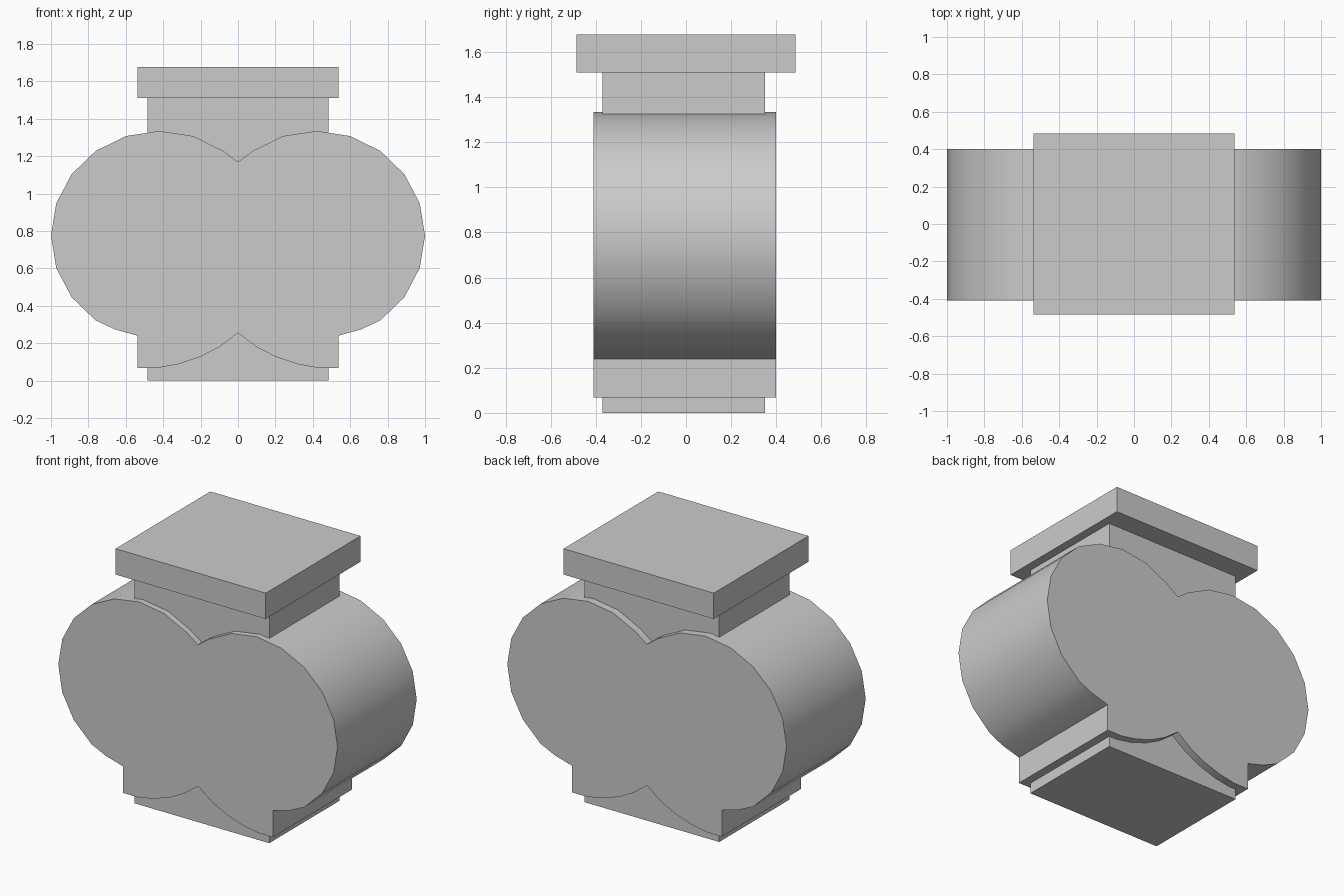
import bpy, bmesh
from math import sin, cos, radians

if "Cube" in bpy.data.objects:
    bpy.data.objects.remove(bpy.data.objects["Cube"], do_unlink=True)

grey = bpy.data.materials.new("plain grey")
grey.use_nodes = True
GREY = (0.6, 0.6, 0.6, 1)
grey.diffuse_color = GREY
grey.node_tree.nodes["Principled BSDF"].inputs["Base Color"].default_value = GREY


def prism(name, outline, y0, y1):
    """Extrude an x-z outline from y0 to y1."""
    bm = bmesh.new()
    face = bm.faces.new([bm.verts.new((x, y0, z)) for x, z in outline])
    result = bmesh.ops.extrude_face_region(bm, geom=[face])
    moved = [v for v in result["geom"] if isinstance(v, bmesh.types.BMVert)]
    bmesh.ops.translate(bm, verts=moved, vec=(0, y1 - y0, 0))
    bmesh.ops.recalc_face_normals(bm, faces=bm.faces)
    mesh = bpy.data.meshes.new(name)
    bm.to_mesh(mesh)
    bm.free()
    mesh.materials.append(grey)
    obj = bpy.data.objects.new(name, mesh)
    bpy.context.collection.objects.link(obj)
    return obj


def box(name, half_width, y0, y1, z0, z1):
    w = half_width
    return prism(name, [(-w, z0), (w, z0), (w, z1), (-w, z1)], y0, y1)


# Twin-lobed body: one half outline, mirrored
lobe = [(0.42 + 0.58 * cos(radians(a)), 0.775 + 0.56 * sin(radians(a)))
        for a in range(126, -55, -18)]
foot = [(0.66, 0.275), (0.537, 0.24), (0.537, 0.068), (0.43, 0.068),
        (0.32, 0.088), (0.2, 0.128), (0.1, 0.18)]
half = lobe + foot
outline = [(0, 1.17)] + half + [(0, 0.255)] + [(-x, z) for x, z in reversed(half)]
body = prism("lobed_body", outline, -0.41, 0.4)

# Round the lobe sides, keep the corners sharp
bpy.ops.object.select_all(action="DESELECT")
body.select_set(True)
bpy.context.view_layer.objects.active = body
bpy.ops.object.shade_smooth_by_angle(angle=radians(30))

# Core block showing as the neck and base, and the cap slab
box("core_block", 0.483, -0.37, 0.35, 0, 1.51)
box("cap_slab", 0.538, -0.485, 0.485, 1.51, 1.677)
